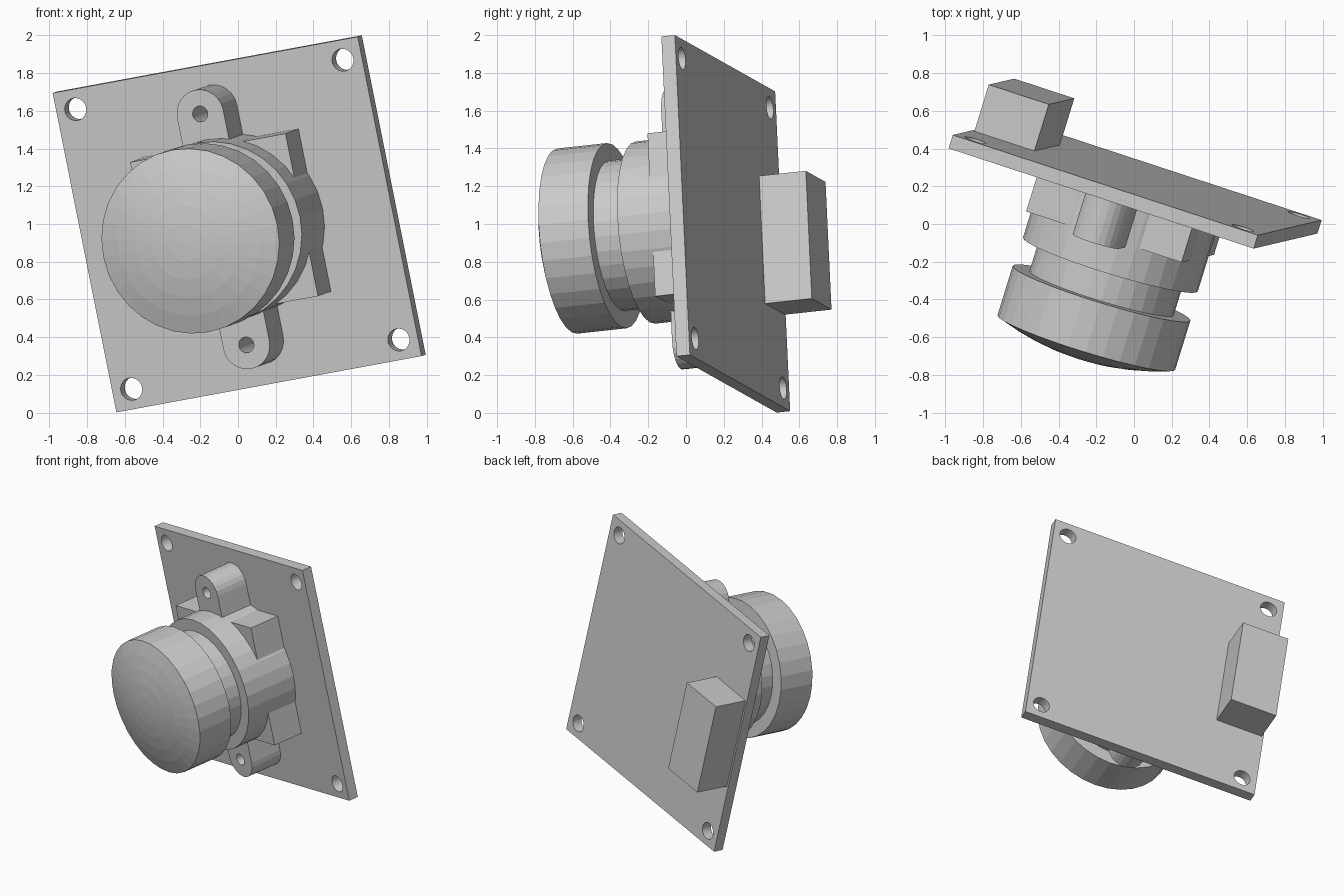
import bpy, bmesh, math
from mathutils import Matrix, Vector

if "Cube" in bpy.data.objects:
    bpy.data.objects.remove(bpy.data.objects["Cube"])

# Tilted frame: u across the board, v up the board, w out of its front face
u = Vector((0.938, -0.308, 0.173)).normalized()
v = Vector((-0.196, -0.046, 0.980))
v = (v - u * v.dot(u)).normalized()
w = u.cross(v)
FRAME = Matrix.Translation((-0.005, 0.175, 0.997)) @ Matrix((u, v, w)).transposed().to_4x4()

grey = bpy.data.materials.new("light_grey")
grey.diffuse_color = (0.6, 0.6, 0.6, 1)
grey.use_nodes = True
grey.node_tree.nodes["Principled BSDF"].inputs["Base Color"].default_value = grey.diffuse_color


def finish(name, bm):
    bmesh.ops.recalc_face_normals(bm, faces=bm.faces)
    me = bpy.data.meshes.new(name)
    bm.to_mesh(me)
    bm.free()
    me.materials.append(grey)
    ob = bpy.data.objects.new(name, me)
    ob.matrix_world = FRAME
    bpy.context.collection.objects.link(ob)
    return ob


def prism(name, outline, w0, w1):
    bm = bmesh.new()
    face = bm.faces.new([bm.verts.new((x, y, w0)) for x, y in outline])
    top = bmesh.ops.extrude_face_region(bm, geom=[face])["geom"]
    bmesh.ops.translate(bm, vec=(0, 0, w1 - w0),
                        verts=[g for g in top if isinstance(g, bmesh.types.BMVert)])
    return finish(name, bm)


def box(name, x0, x1, y0, y1, w0, w1):
    return prism(name, [(x0, y0), (x1, y0), (x1, y1), (x0, y1)], w0, w1)


def arc(cx, cy, r, a0, a1, n):
    return [(cx + r * math.cos(math.radians(a0 + (a1 - a0) * i / n)),
             cy + r * math.sin(math.radians(a0 + (a1 - a0) * i / n))) for i in range(n + 1)]


def lathe(name, profile, n=32):
    bm = bmesh.new()
    vs = [bm.verts.new((r, 0, h)) for r, h in profile]
    es = [bm.edges.new(p) for p in zip(vs, vs[1:])]
    bmesh.ops.spin(bm, geom=vs + es, cent=(0, 0, 0), axis=(0, 0, 1),
                   angle=math.tau, steps=n)
    bmesh.ops.remove_doubles(bm, verts=bm.verts, dist=1e-4)
    return finish(name, bm)


def drill(ob, x, y, r):
    cutter = prism("hole_cutter", arc(x, y, r, 0, 360, 24)[:-1], -0.5, 0.5)
    cutter.hide_render = True
    cutter.hide_set(True)
    mod = ob.modifiers.new("hole", "BOOLEAN")
    mod.operation, mod.solver, mod.object = "DIFFERENCE", "EXACT", cutter


# Circuit board with four corner holes
H = 0.864
board = box("circuit_board", -H, H, -H, H, -0.075, 0)
for sx in (-1, 1):
    for sy in (-1, 1):
        drill(board, sx * 0.757, sy * 0.757, 0.06)

# Square lens mount with two rounded screw ears
box("mount_block", -0.44, 0.44, -0.44, 0.44, 0, 0.235)
for s, label in ((1, "top"), (-1, "bottom")):
    outline = arc(0, 0.625, 0.13, 0, 180, 12) + [(-0.13, 0.40), (0.13, 0.40)]
    ear = prism(label + "_screw_ear", [(x, s * y) for x, y in outline], 0, 0.25)
    drill(ear, 0, s * 0.625, 0.042)

# Lens barrel: wide collar, then the narrower neck
lathe("lens_barrel", [(0, 0), (0.485, 0), (0.485, 0.41), (0.40, 0.41), (0.40, 0.58), (0, 0.58)])

# Lens head with a shallow glass dome
R, D = 0.493, 0.09
dome = [(R * math.cos(a), 0.845 + D * math.sin(a)) for a in
        (math.radians(d) for d in (0, 18, 36, 54, 72))]
dome = [(R * k, 0.845 + D * (1 - k * k)) for k in (1, 0.8, 0.6, 0.4, 0.2)]
lathe("lens_head", [(0, 0.57), (R, 0.57)] + dome + [(0, 0.845 + D)])

# Cable connector on the back
box("rear_connector", -0.85, -0.51, -0.345, 0.345, -0.335, -0.075)
